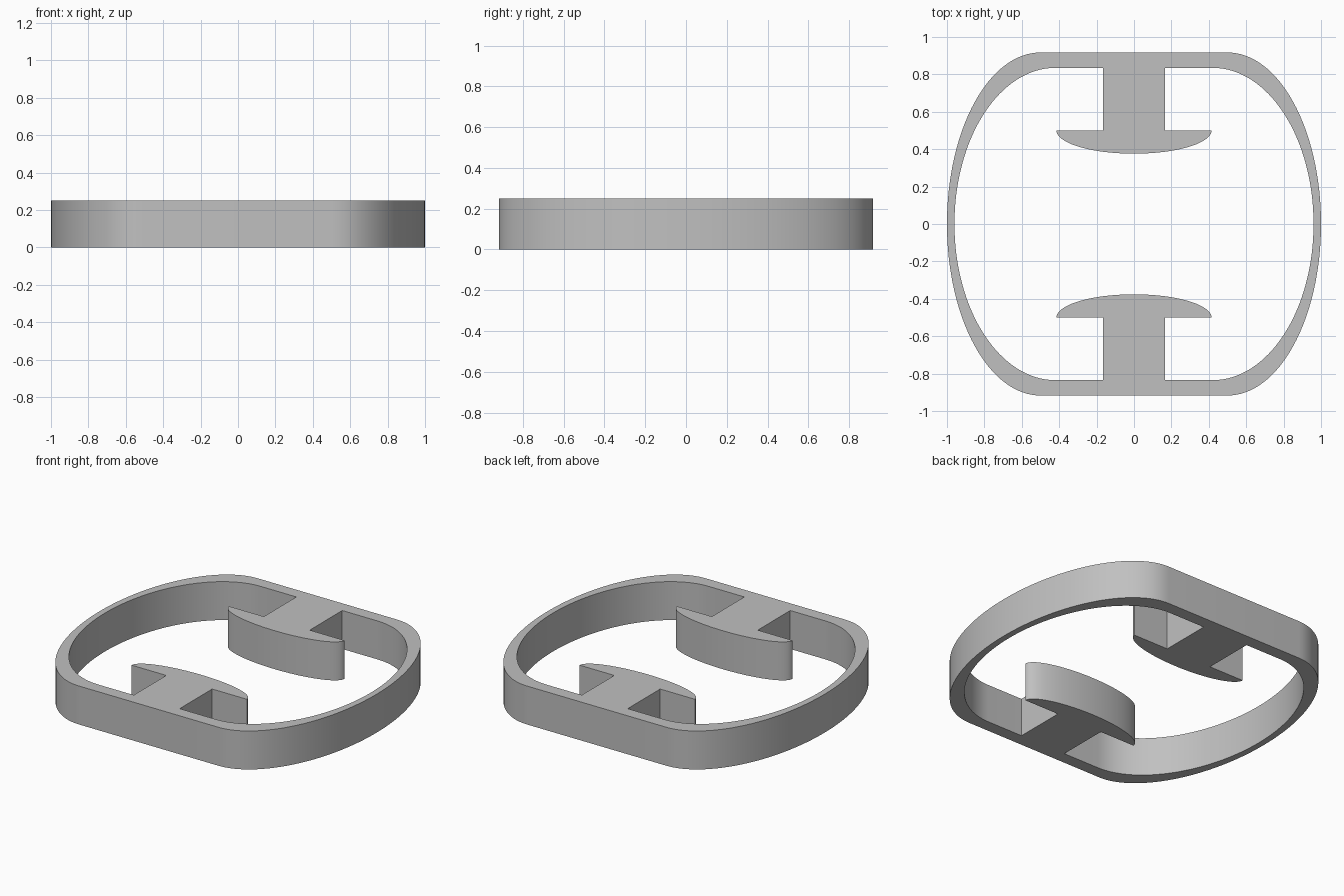
import bpy, bmesh
from math import sin, cos, pi

cube = bpy.data.objects.get("Cube")
if cube:
    bpy.data.objects.remove(cube, do_unlink=True)

HEIGHT = 0.25
STEPS = 32


def arc(cx, cy, a, b, start=0.0, end=pi / 2):
    """Points along part of an ellipse."""
    angles = [start + (end - start) * i / STEPS for i in range(STEPS + 1)]
    return [(cx + a * cos(t), cy + b * sin(t)) for t in angles]


def full_loop(quarter):
    """Mirror a quarter outline, running from y = 0 to x = 0, into a closed loop."""
    half = quarter + [(-x, y) for x, y in reversed(quarter[:-1])]
    return half + [(x, -y) for x, y in reversed(half[1:-1])]


# Outer wall: flat front and back joined by half-ellipse sides
outer = arc(0.5, 0, 0.5, 0.917) + [(0, 0.917)]

# Inner wall, then round the stem and its curved head
stem_x, head_x, head_y, head_depth = 0.165, 0.415, 0.501, 0.125
inner = arc(0.42, 0, 0.54, 0.835)
inner += [(stem_x, 0.835), (stem_x, head_y)]
inner += arc(0, head_y, head_x, head_depth, 0, -pi / 2)
inner[-1] = (0, head_y - head_depth)

# Fill between the two outlines and raise it to full height
bm = bmesh.new()
edges = []
for outline in (full_loop(outer), full_loop(inner)):
    verts = [bm.verts.new((x, y, 0)) for x, y in outline]
    edges += [bm.edges.new((v, verts[i - 1])) for i, v in enumerate(verts)]
bmesh.ops.triangle_fill(bm, edges=edges, use_beauty=True, normal=(0, 0, 1))
raised = bmesh.ops.extrude_face_region(bm, geom=bm.faces[:], use_keep_orig=True)
top = [g for g in raised["geom"] if isinstance(g, bmesh.types.BMVert)]
bmesh.ops.translate(bm, verts=top, vec=(0, 0, HEIGHT))
bmesh.ops.recalc_face_normals(bm, faces=bm.faces[:])
mesh = bpy.data.meshes.new("ring_frame")
bm.to_mesh(mesh)
bm.free()

# Plain grey material
grey = bpy.data.materials.new("plain_grey")
grey.use_nodes = True
colour = (0.53, 0.53, 0.53, 1)
grey.diffuse_color = colour
grey.node_tree.nodes["Principled BSDF"].inputs["Base Color"].default_value = colour
mesh.materials.append(grey)

frame = bpy.data.objects.new("ring_frame", mesh)
bpy.context.collection.objects.link(frame)
bpy.ops.object.select_all(action="DESELECT")
frame.select_set(True)
bpy.context.view_layer.objects.active = frame
bpy.ops.object.shade_smooth_by_angle(angle=pi / 6)
